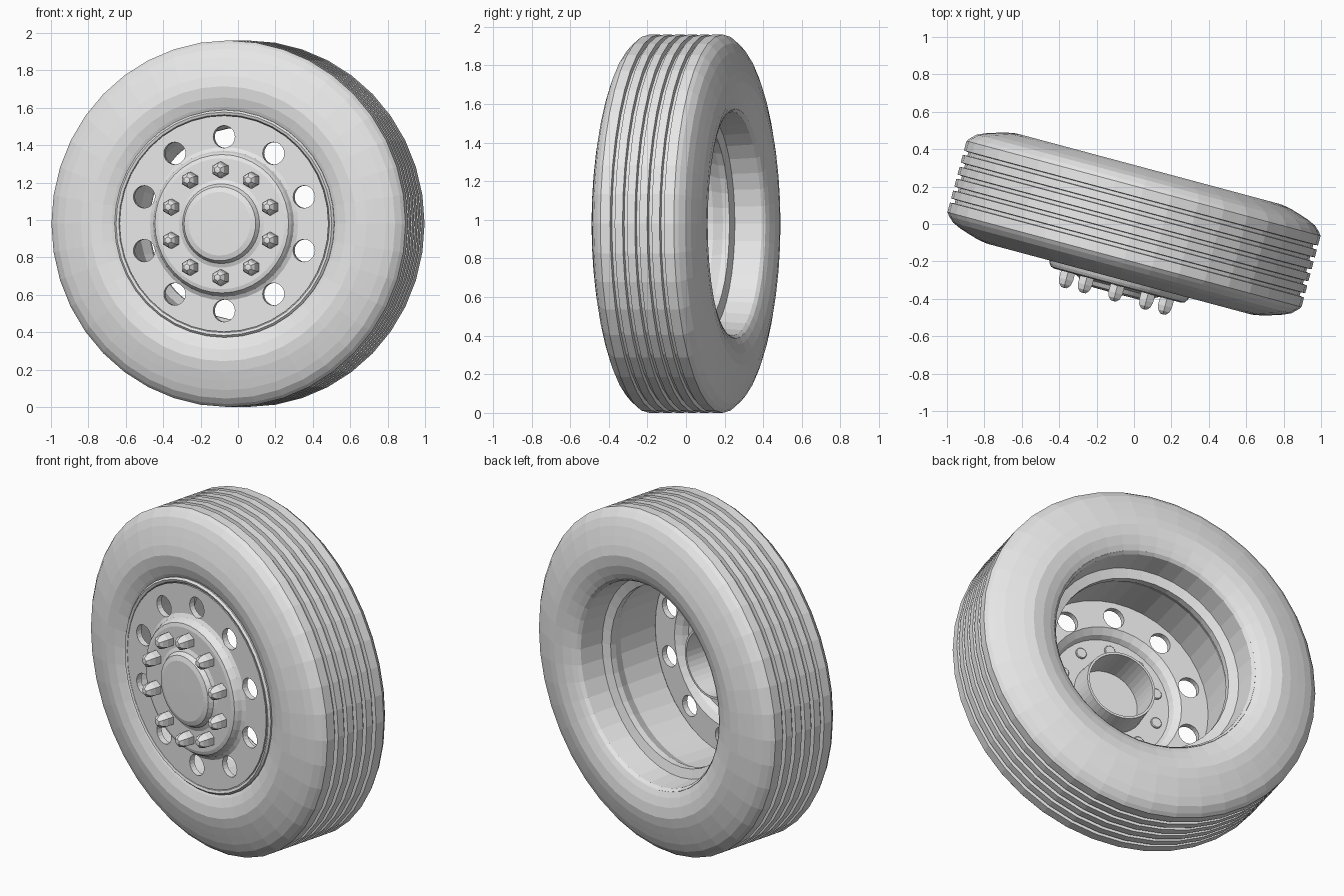
import bpy, bmesh, math
from mathutils import Matrix, Vector

if "Cube" in bpy.data.objects:
    bpy.data.objects.remove(bpy.data.objects["Cube"], do_unlink=True)

RADIUS = 0.98
SIDES = 40
STUDS = 10
# Wheel pose: axle at radius height, steered about the vertical
POSE = Matrix.Translation((0, 0, RADIUS)) @ Matrix.Rotation(math.radians(-15), 4, "Z")

grey = bpy.data.materials.new("plain_grey")
grey.use_nodes = True
grey.diffuse_color = (0.8, 0.8, 0.8, 1)
grey.node_tree.nodes["Principled BSDF"].inputs["Base Color"].default_value = grey.diffuse_color


def add_object(name, bm):
    bmesh.ops.remove_doubles(bm, verts=bm.verts, dist=0.0005)
    bmesh.ops.recalc_face_normals(bm, faces=bm.faces)
    mesh = bpy.data.meshes.new(name)
    bm.to_mesh(mesh)
    bm.free()
    mesh.materials.append(grey)
    obj = bpy.data.objects.new(name, mesh)
    obj.matrix_world = POSE
    bpy.context.collection.objects.link(obj)
    return obj


def lathe(bm, profile, sides, closed=False, centre=(0, 0)):
    """Spin (radius, forward) points about the axle direction."""
    at = Vector((centre[0], 0, centre[1]))
    verts = [bm.verts.new(at + Vector((0, -w, r))) for r, w in profile]
    pairs = list(zip(verts, verts[1:]))
    if closed:
        pairs.append((verts[-1], verts[0]))
    edges = [bm.edges.new(p) for p in pairs]
    bmesh.ops.spin(bm, geom=verts + edges, cent=at, axis=(0, 1, 0),
                   angle=math.tau, steps=sides, use_duplicate=False)


def ring_of(profile, sides, radius):
    """Repeat a small lathed part around the wheel."""
    bm = bmesh.new()
    for i in range(STUDS):
        a = math.tau * i / STUDS
        lathe(bm, profile, sides, centre=(radius * math.sin(a), radius * math.cos(a)))
    return bm


# Tyre: mirrored sidewalls with a grooved tread between them
wall = [(0.595, 0.265), (0.625, 0.28), (0.675, 0.297), (0.735, 0.305), (0.79, 0.295),
        (0.84, 0.28), (0.89, 0.264), (0.935, 0.244), (0.965, 0.217)]
half_tread, grooves, groove_width, groove_depth = 0.197, 5, 0.024, 0.025
tread = [(RADIUS, half_tread)]
for i in range(grooves):
    mid = (2 - i) * 0.066
    for r, side in ((RADIUS, 1), (RADIUS - groove_depth, 0.8),
                    (RADIUS - groove_depth, -0.8), (RADIUS, -1)):
        tread.append((r, mid + side * groove_width / 2))
tread.append((RADIUS, -half_tread))
bm = bmesh.new()
lathe(bm, wall + tread + [(r, -w) for r, w in reversed(wall)], SIDES, closed=True)
add_object("tyre", bm)

# Rim: rolled front lip and stepped barrel
rim = [(0.605, 0.262), (0.608, 0.28), (0.597, 0.291), (0.583, 0.286), (0.576, 0.27),
       (0.555, 0.25), (0.545, 0.0), (0.515, -0.06), (0.515, -0.095), (0.568, -0.11),
       (0.58, -0.25), (0.594, -0.267), (0.602, -0.255)]
bm = bmesh.new()
lathe(bm, rim, SIDES, closed=True)
add_object("rim", bm)

# Wheel disc: raised hub and cap in front, open hub tube behind
front = [(0, 0.385), (0.17, 0.383), (0.198, 0.374), (0.213, 0.35), (0.235, 0.341),
         (0.35, 0.341), (0.37, 0.335), (0.381, 0.32), (0.39, 0.3), (0.41, 0.288), (0.578, 0.288)]
back = [(0.57, 0.255), (0.4, 0.255), (0.365, 0.28), (0.35, 0.31), (0.21, 0.31),
        (0.2, 0.16), (0.187, 0.16), (0.187, 0.36), (0, 0.36)]
bm = bmesh.new()
lathe(bm, front + back, SIDES)
disc = add_object("wheel_disc", bm)

# Hand holes cut through the disc
cutter = add_object("hole_cutter", ring_of([(0, 0.4), (0.06, 0.4), (0.06, 0.2), (0, 0.2)], 20, 0.465))
cutter.hide_render = True
cut = disc.modifiers.new("hand_holes", "BOOLEAN")
cut.operation = "DIFFERENCE"
cut.solver = "EXACT"
cut.object = cutter
bpy.context.view_layer.update()
bpy.context.view_layer.objects.active = disc
bpy.ops.object.modifier_apply(modifier=cut.name)
bpy.data.objects.remove(cutter, do_unlink=True)

# Wheel nuts with domed caps, and stud heads behind
nut = [(0, 0.335), (0.044, 0.335), (0.044, 0.38), (0.036, 0.408), (0.018, 0.425), (0, 0.427)]
add_object("wheel_nuts", ring_of(nut, 6, 0.288))
stud = [(0, 0.3), (0.028, 0.3), (0.032, 0.304), (0.032, 0.32), (0, 0.32)]
add_object("stud_heads", ring_of(stud, 12, 0.288))
